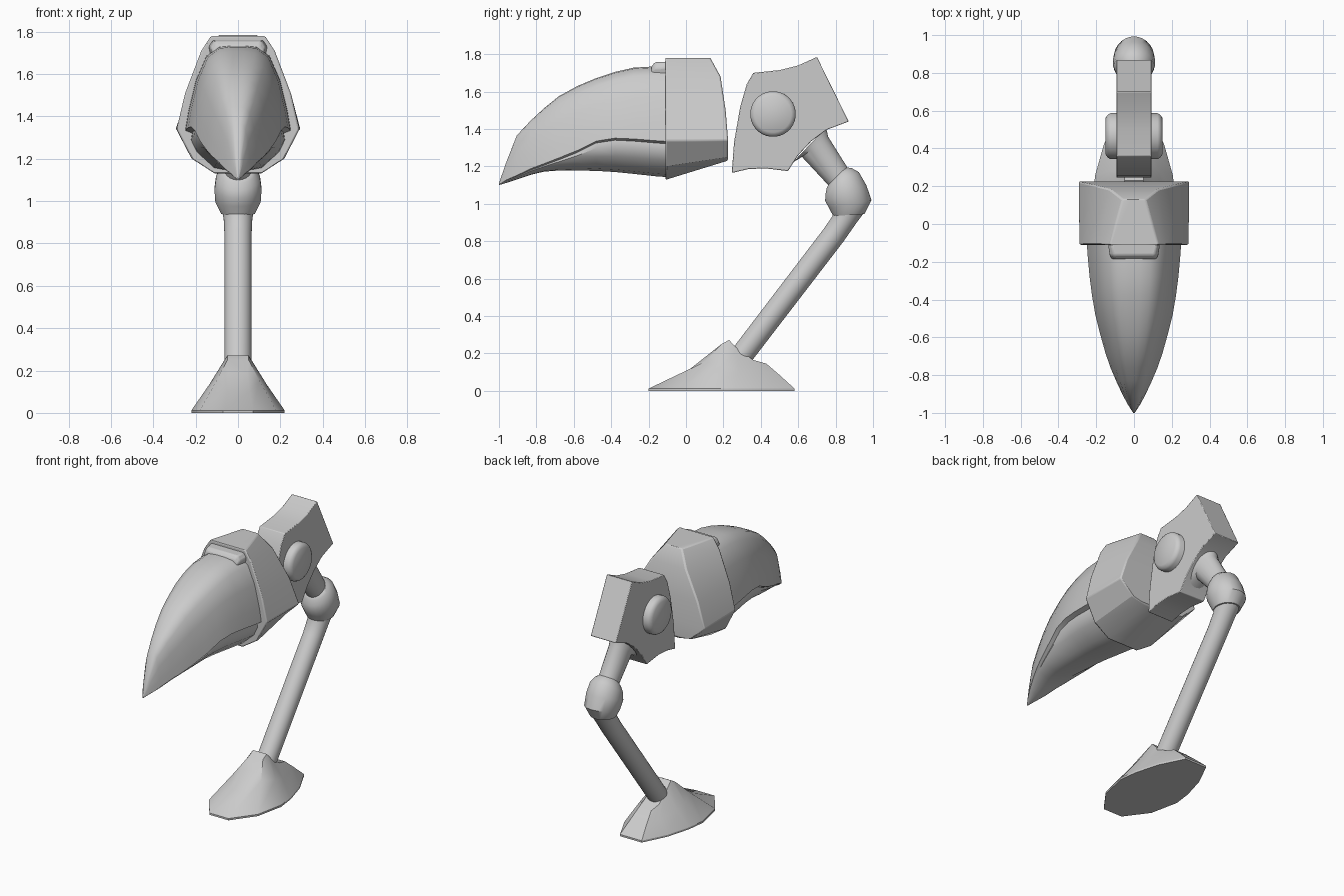
import bpy, bmesh
from math import sin, cos, pi


def finish(name, bm, angle=35, bevel=0):
    bmesh.ops.recalc_face_normals(bm, faces=bm.faces)
    me = bpy.data.meshes.new(name)
    bm.to_mesh(me)
    bm.free()
    ob = bpy.data.objects.new(name, me)
    bpy.context.collection.objects.link(ob)
    if bevel:
        mod = ob.modifiers.new("bevel", "BEVEL")
        mod.width, mod.segments, mod.angle_limit = bevel, 2, 0.6
    bpy.ops.object.select_all(action="DESELECT")
    ob.select_set(True)
    bpy.context.view_layer.objects.active = ob
    bpy.ops.object.shade_smooth_by_angle(angle=angle * pi / 180)
    return ob


def skin(name, rings, angle=35, bevel=0):
    """Loft closed rings; ends are capped by strips between mirrored points."""
    bm = bmesh.new()
    vs = [[bm.verts.new(p) for p in r] for r in rings]
    n = len(vs[0])
    for a, b in zip(vs, vs[1:]):
        for i in range(n):
            j = (i + 1) % n
            bm.faces.new((a[i], a[j], b[j], b[i]))
    for r in (vs[0], vs[-1]):
        for i in range(n // 2 - 1):
            bm.faces.new((r[i], r[i + 1], r[n - 2 - i], r[n - 1 - i]))
    return finish(name, bm, angle, bevel)


def sym(half):
    return half + [(-x, y, z) for x, y, z in reversed(half)]


def tube(name, pairs, n=24, angle=35):
    """Round limb from opposite outline points in side view plus half width."""
    rings = []
    for y1, z1, y2, z2, rx in pairs:
        ring = []
        for i in range(n):
            a = 2 * pi * (i + 0.5) / n
            c = cos(a)
            ring.append((rx * sin(a), (y1 + y2) / 2 + c * (y1 - y2) / 2,
                         (z1 + z2) / 2 + c * (z1 - z2) / 2))
        rings.append(ring)
    return skin(name, rings, angle)


# Beak: stations of y, top, mouth line, bottom, half width
stations = [(-1, 1.11, 1.103, 1.10, .004), (-.96, 1.225, 1.125, 1.112, .03),
            (-.905, 1.365, 1.145, 1.13, .06), (-.83, 1.445, 1.18, 1.155, .095),
            (-.76, 1.51, 1.205, 1.172, .125), (-.68, 1.575, 1.235, 1.178, .152),
            (-.58, 1.63, 1.275, 1.178, .18), (-.48, 1.672, 1.325, 1.176, .205),
            (-.38, 1.705, 1.34, 1.17, .222), (-.28, 1.728, 1.335, 1.16, .235),
            (-.16, 1.735, 1.325, 1.147, .246), (-.09, 1.735, 1.32, 1.142, .25)]
upper = [(.12, 0), (.36, .015), (.6, .12), (.8, .4), (.94, .75), (1, .97)]
lower = [(.87, 0), (.89, .18), (.78, .5), (.45, .92), (.15, 1)]
skin("beak", [sym([(w * u, y, t - v * (t - m)) for u, v in upper] +
                  [(w * u, y, m - v * (m - b)) for u, v in lower])
              for y, t, m, b, w in stations], 40)

# Raised brow strip where the beak meets the head
skin("brow", [sym([(w, y, z), (w + .02, y, z - .03), (w, y, 1.64)])
              for y, z, w in [(-.185, 1.735, .1), (-.165, 1.757, .11), (-.1, 1.76, .12)]], 35, .008)

# Head: flat faceted front, sloping ridged back
head_front = [(.06, 1.78), (.13, 1.78), (.175, 1.71), (.25, 1.51), (.29, 1.34),
              (.22, 1.2), (.11, 1.128)]
head_back = [(.02, .13, 1.78), (.06, .13, 1.78), (.13, .185, 1.68), (.235, .212, 1.5),
             (.295, .225, 1.34), (.2, .225, 1.25), (.1, .222, 1.23)]
skin("head", [sym([(x, -.11, z) for x, z in head_front]), sym(head_back)], 30, .008)

# Hip block: side profile extruded across x
hip = [(.245, 1.165), (.257, 1.33), (.29, 1.52), (.325, 1.64), (.36, 1.70), (.5, 1.715),
       (.6, 1.74), (.7, 1.785), (.87, 1.44), (.75, 1.395), (.67, 1.335), (.6, 1.26),
       (.545, 1.175), (.42, 1.19), (.33, 1.185)]
bm = bmesh.new()
face = bm.faces.new([bm.verts.new((-.093, y, z)) for y, z in hip])
ext = bmesh.ops.extrude_face_region(bm, geom=[face])
bmesh.ops.translate(bm, vec=(.186, 0, 0),
                    verts=[v for v in ext["geom"] if isinstance(v, bmesh.types.BMVert)])
finish("hip_block", bm, 30, .004)

# Round hub on both sides of the hip
skin("hip_hub", [[(x, .465 + r * cos(2 * pi * (i + .5) / 32), 1.48 + r * sin(2 * pi * (i + .5) / 32))
                  for i in range(32)]
                 for x, r in [(-.15, .098), (-.138, .115), (-.125, .122),
                              (.125, .122), (.138, .115), (.15, .098)]], 50)

# Leg
tube("upper_leg", [(.75, 1.41, .57, 1.22, .075), (.76, 1.36, .62, 1.25, .068),
                   (.86, 1.2, .755, 1.105, .065), (.9, 1.12, .82, 1.04, .06)])
tube("knee", [(.855, 1.195, .76, 1.1, .07), (.885, 1.192, .752, 1.085, .085),
              (.925, 1.17, .745, 1.05, .105), (.965, 1.1, .743, 1.015, .112),
              (.993, 1.02, .765, .975, .108), (.955, .945, .786, .935, .08)], 24, 40)
tube("lower_leg", [(.955, .955, .785, .96, .075), (.91, .895, .783, .935, .068),
                   (.84, .795, .735, .865, .064), (.36, .17, .255, .235, .064),
                   (.32, .12, .215, .185, .06)])

# Foot: elongated octagonal base rising to an ankle peak
base = [(.07, -.2), (.18, -.05), (.22, .14), (.205, .26), (.16, .42), (.08, .58)]
middle = [(.055, 0, .1), (.1, .1, .155), (.135, .2, .135), (.135, .28, .11),
          (.1, .42, .1), (.06, .5, .085)]
crest = [(.045, .12, .19), (.05, .19, .25), (.05, .23, .272), (.05, .275, .225),
         (.055, .36, .165), (.045, .43, .145)]
skin("foot", [sym([(x, y, 0) for x, y in base]), sym([(x, y, .012) for x, y in base]),
              sym(middle), sym(crest)], 30)
